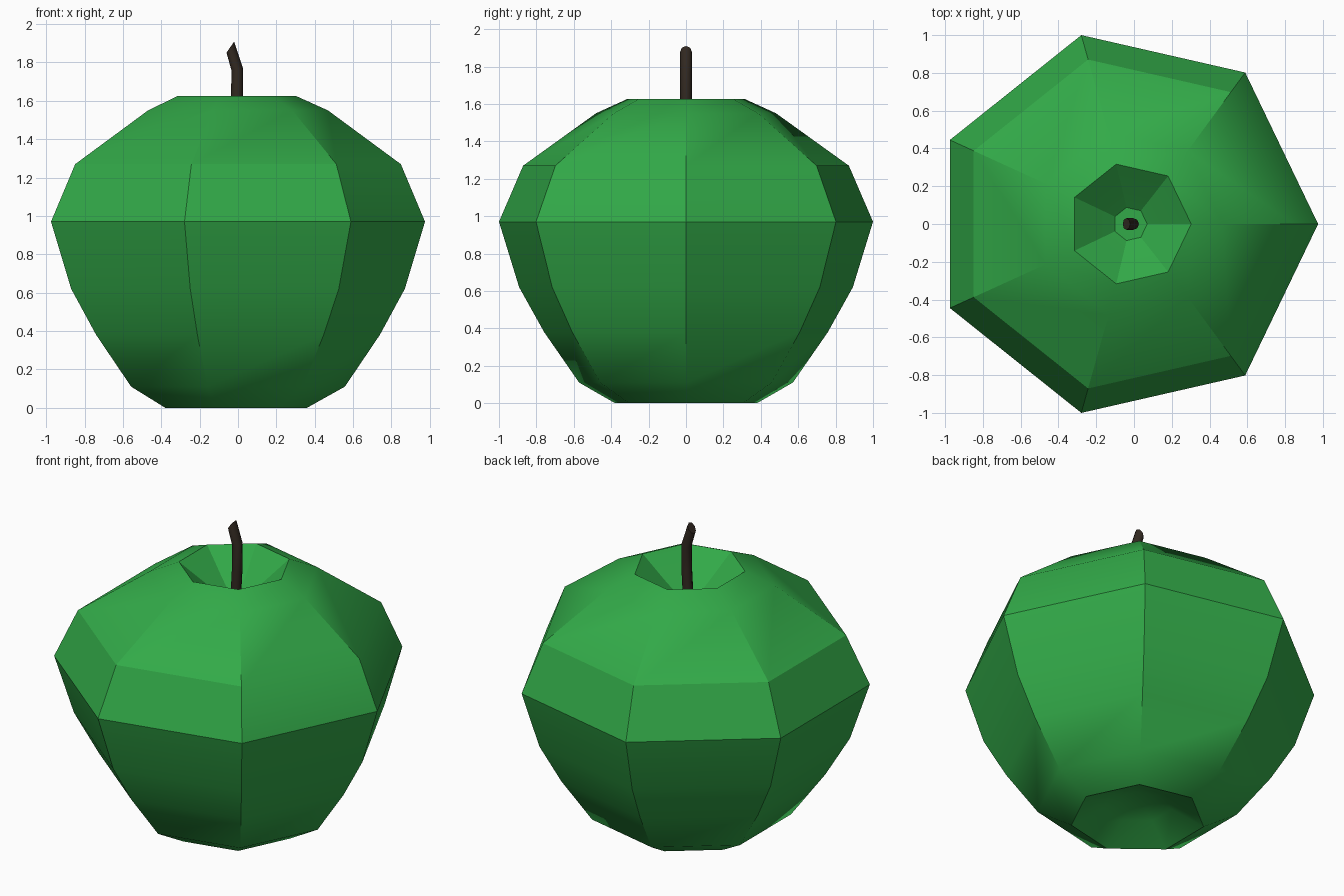
import bpy, bmesh, math
from mathutils import Vector

if "Cube" in bpy.data.objects:
    bpy.data.objects.remove(bpy.data.objects["Cube"])


def material(name, rgb):
    m = bpy.data.materials.new(name)
    m.diffuse_color = (*rgb, 1)
    m.use_nodes = True
    m.node_tree.nodes["Principled BSDF"].inputs["Base Color"].default_value = m.diffuse_color
    return m


def loft(name, rings, mat, angle):
    """Skin a list of vertex rings and cap both ends."""
    bm = bmesh.new()
    loops = [[bm.verts.new(p) for p in ring] for ring in rings]
    n = len(loops[0])
    for a, b in zip(loops, loops[1:]):
        for i in range(n):
            j = (i + 1) % n
            bm.faces.new((a[i], a[j], b[j], b[i]))
    bm.faces.new(loops[0][::-1])
    bm.faces.new(loops[-1])
    bmesh.ops.recalc_face_normals(bm, faces=bm.faces)
    me = bpy.data.meshes.new(name)
    bm.to_mesh(me)
    bm.free()
    me.materials.append(mat)
    ob = bpy.data.objects.new(name, me)
    bpy.context.collection.objects.link(ob)
    bpy.ops.object.select_all(action='DESELECT')
    ob.select_set(True)
    bpy.context.view_layer.objects.active = ob
    bpy.ops.object.shade_smooth_by_angle(angle=math.radians(angle))
    return ob


def circle(n):
    return [(math.cos(2 * math.pi * i / n), math.sin(2 * math.pi * i / n)) for i in range(n)]


green = material("apple green", (0.032, 0.40, 0.065))
brown = material("stem brown", (0.032, 0.022, 0.015))

# Seven-sided apple body, from the bottom hollow up into the stem hollow: radius, x centre, z
profile = [
    (0.10, -0.03, 0.12), (0.20, -0.03, 0.09), (0.389, -0.029, 0.0),
    (0.586, -0.029, 0.11), (0.778, -0.0385, 0.38), (0.915, -0.0453, 0.62),
    (1.0256, -0.0508, 0.97), (0.893, -0.0442, 1.27), (0.4935, -0.0244, 1.55),
    (0.325, -0.022, 1.625), (0.17, -0.02, 1.50), (0.09, -0.02, 1.44),
]
loft("apple_body", [[(cx + r * c, r * s, z) for c, s in circle(7)] for r, cx, z in profile], green, 30)

# Bent stem with a slanted tip: x, z, direction of the cross-section's x axis
path = [(-0.016, 1.42, (1, 0)), (-0.005, 1.62, (1, 0)),
        (-0.004, 1.765, (0.98, 0.17)), (-0.04, 1.88, (0.64, 0.95))]
rings = []
for x, z, (dx, dz) in path:
    rings.append([Vector((x + 0.031 * c * dx, 0.031 * s, z + 0.031 * c * dz)) for c, s in circle(8)])
loft("stem", rings, brown, 50)
